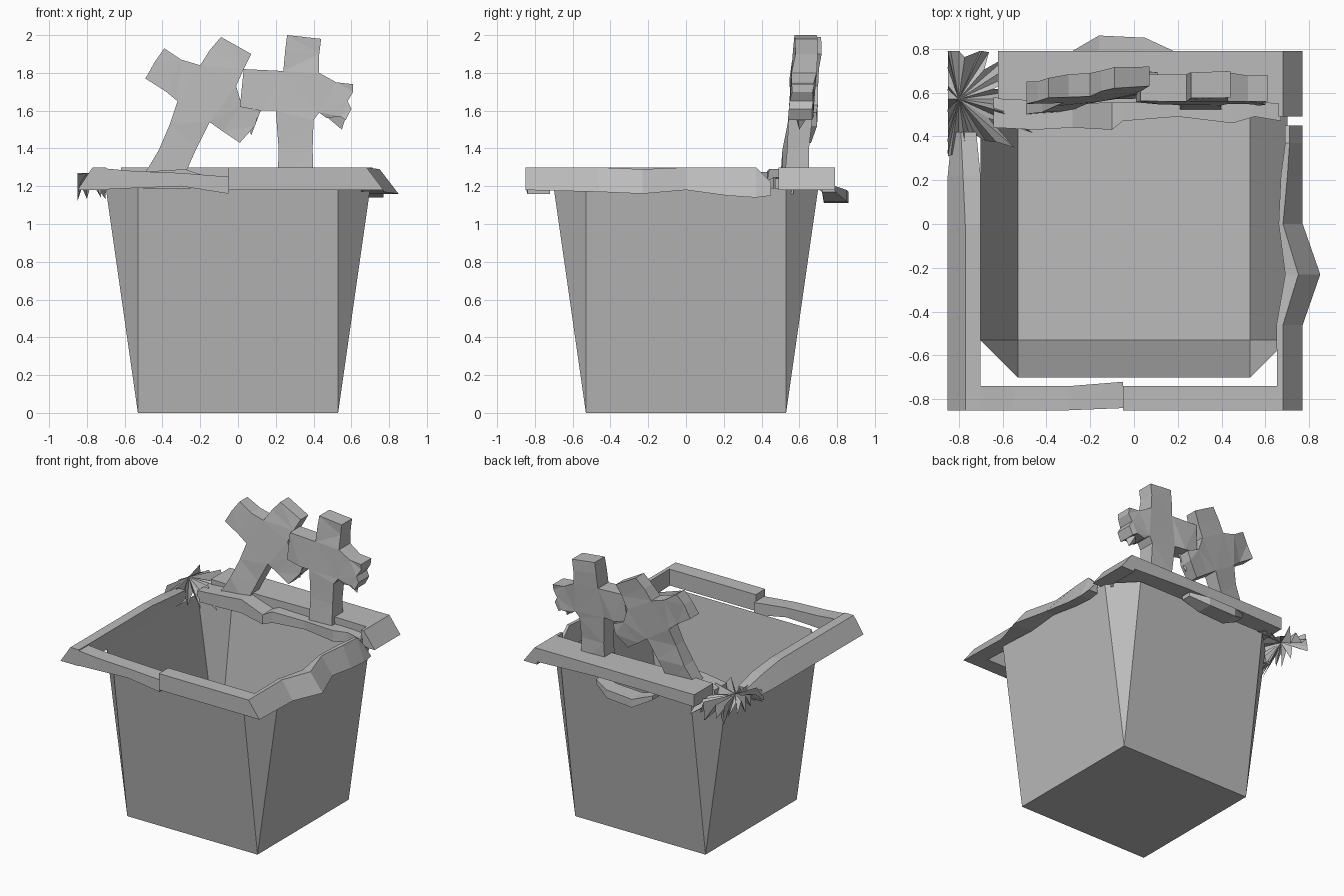
import bpy, bmesh, math, random
random.seed(4)

grey = bpy.data.materials.new("stone grey")
grey.diffuse_color = (0.5, 0.5, 0.5, 1)


def make(name, verts, faces, fix=True):
    bm = bmesh.new()
    vs = [bm.verts.new(v) for v in verts]
    for f in faces:
        bm.faces.new([vs[i] for i in f])
    if fix:
        bmesh.ops.recalc_face_normals(bm, faces=bm.faces)
    me = bpy.data.meshes.new(name)
    bm.to_mesh(me)
    bm.free()
    me.materials.append(grey)
    ob = bpy.data.objects.new(name, me)
    bpy.context.collection.objects.link(ob)
    return ob


def loft(name, rings):
    """Skin a row of four-sided sections and cap both ends."""
    n = len(rings)
    faces = [(4*i+j, 4*i+(j+1) % 4, 4*i+4+(j+1) % 4, 4*i+4+j)
             for i in range(n-1) for j in range(4)]
    faces += [(3, 2, 1, 0), tuple(4*(n-1)+j for j in range(4))]
    return make(name, [p for r in rings for p in r], faces)


def rail_y(name, rows):   # y, inner x, outer top x, outer bottom x, z low, z high
    loft(name, [[(a, y, l), (c, y, l), (b, y, h), (a, y, h)] for y, a, b, c, l, h in rows])


def rail_x(name, rows):   # x, front y, back y, z low, z high
    loft(name, [[(x, a, l), (x, b, l), (x, b, h), (x, a, h)] for x, a, b, l, h in rows])


# Tapered open tub: square floor, rectangular walls, triangular corners
a, b, H = 0.53, 0.70, 1.19
floor = [(-a, -a, 0), (a, -a, 0), (a, a, 0), (-a, a, 0)]
top = [(-a, -b, H), (a, -b, H), (b, -a, H), (b, a, H),
       (a, b, H), (-a, b, H), (-b, a, H), (-b, -a, H)]
faces = [(0, 3, 2, 1)]
for i in range(4):
    faces += [(i, (i+1) % 4, 5+2*i, 4+2*i),
              ((i+1) % 4, 4+(2*i+2) % 8, 5+2*i)]
make("tub", floor + top, faces)

# Warped rim, one rail for each side
rail_y("right_rim", [(-.85, .655, .68, .77, 1.18, 1.30), (-.46, .65, .68, .77, 1.17, 1.30),
                     (-.23, .69, .75, .85, 1.16, 1.29), (0, .66, .68, .77, 1.18, 1.30),
                     (.22, .67, .70, .77, 1.15, 1.30), (.37, .69, .71, .77, 1.14, 1.30),
                     (.45, .69, .71, .77, 1.15, 1.22)])
rail_y("right_rear_rim", [(.49, .66, .68, .77, 1.18, 1.30), (.79, .66, .68, .77, 1.18, 1.30)])
rail_y("left_rim", [(-.85, -.70, -.77, -.85, 1.18, 1.30), (0, -.70, -.77, -.85, 1.18, 1.30),
                    (.22, -.70, -.78, -.85, 1.18, 1.28), (.42, -.72, -.79, -.83, 1.18, 1.25)])
rail_x("front_right_rim", [(-.05, -.85, -.74, 1.18, 1.30), (.3, -.85, -.74, 1.18, 1.30),
                           (.68, -.85, -.74, 1.18, 1.30)])
rail_x("front_left_rim", [(-.77, -.85, -.74, 1.18, 1.30), (-.55, -.85, -.74, 1.19, 1.28),
                          (-.3, -.85, -.74, 1.20, 1.27), (-.05, -.84, -.72, 1.16, 1.25)])

# Back board with jagged ledge inside and bent flap outside
rail_x("back_board", [(-.62, .57, .79, 1.21, 1.30), (-.2, .55, .79, 1.22, 1.30),
                      (.2, .56, .79, 1.22, 1.30), (.67, .55, .79, 1.20, 1.30)])
rail_x("back_ledge", [(-.64, .44, .58, 1.18, 1.26), (-.45, .43, .58, 1.19, 1.28),
                      (-.28, .44, .59, 1.19, 1.29), (-.1, .43, .57, 1.16, 1.23),
                      (-.05, .47, .57, 1.17, 1.25), (.2, .49, .57, 1.18, 1.24),
                      (.45, .46, .57, 1.17, 1.25), (.55, .49, .57, 1.18, 1.25),
                      (.67, .47, .57, 1.16, 1.24)])
rail_x("back_flap", [(-.28, .72, .79, 1.17, 1.20), (-.16, .73, .86, 1.11, 1.17),
                     (.05, .73, .85, 1.12, 1.18), (.18, .72, .79, 1.17, 1.20)])

# Shattered corner: a crumpled fan of splinters
N = 44
pts = [(-.80, .57, 1.27)]
for i in range(N):
    t = 2*math.pi*i/N
    r = random.uniform(.22, .38) if i % 2 else random.uniform(.16, .27)
    x = max(-.85, -.80 + r*math.cos(t))
    y = min(.79, .57 + r*math.sin(t))
    pts.append((x + .0005*(i % 3), y, random.uniform(1.12, 1.18) if i % 2 else random.uniform(1.21, 1.28)))
make("shattered_corner", pts, [(0, 1+i, 1+(i+1) % N) for i in range(N)])


# Weathered crosses, each an outline pushed through a leaning slab
def cross(name, outline, y0, lean, turn, thick):
    n = len(outline)
    verts = []
    for side in (0, 1):
        for x, z in outline:
            y = y0 + lean*(z-1.3) + turn*x + side*thick + random.uniform(-.008, .008)
            verts.append((x, y, z))
    faces = [tuple(range(n)), tuple(range(2*n-1, n-1, -1))]
    faces += [(i, (i+1) % n, n+(i+1) % n, n+i) for i in range(n)]
    ob = make(name, verts, faces)
    bm = bmesh.new()
    bm.from_mesh(ob.data)
    bmesh.ops.triangulate(bm, faces=[f for f in bm.faces if len(f.verts) > 4])
    bmesh.ops.recalc_face_normals(bm, faces=bm.faces)
    bm.to_mesh(ob.data)
    bm.free()


cross("upright_cross", [(.21, 1.22), (.40, 1.22), (.395, 1.40), (.40, 1.55), (.43, 1.59),
                        (.47, 1.56), (.54, 1.57), (.57, 1.55), (.60, 1.61), (.58, 1.65),
                        (.61, 1.70), (.61, 1.74), (.52, 1.75), (.43, 1.80), (.43, 1.90),
                        (.44, 1.98), (.26, 2.0), (.25, 1.92), (.24, 1.81), (.03, 1.82),
                        (.01, 1.62), (.12, 1.60), (.20, 1.60), (.215, 1.40)],
      .53, .07, 0, .12)
cross("tilted_cross", [(-.53, 1.22), (-.30, 1.22), (-.22, 1.40), (-.15, 1.54), (-.08, 1.49),
                       (.01, 1.43), (.09, 1.52), (.11, 1.59), (.02, 1.63), (-.01, 1.73),
                       (.03, 1.82), (.07, 1.90), (-.09, 1.99), (-.15, 1.92), (-.20, 1.84),
                       (-.30, 1.87), (-.39, 1.93), (-.44, 1.86), (-.49, 1.77), (-.38, 1.70),
                       (-.32, 1.65), (-.36, 1.53), (-.42, 1.39), (-.48, 1.29)],
      .555, .10, .12, .10)
# Splinters under the broken arm
make("arm_splinter", [(.43, .57, 1.60), (.59, .58, 1.63), (.55, .60, 1.50), (.52, .66, 1.59)],
     [(0, 1, 2), (0, 2, 3), (1, 3, 2), (0, 3, 1)])
make("rear_splinter", [(.02, .60, 1.60), (.12, .60, 1.60), (.07, .62, 1.47), (.07, .66, 1.58)],
     [(0, 1, 2), (0, 2, 3), (1, 3, 2), (0, 3, 1)])
